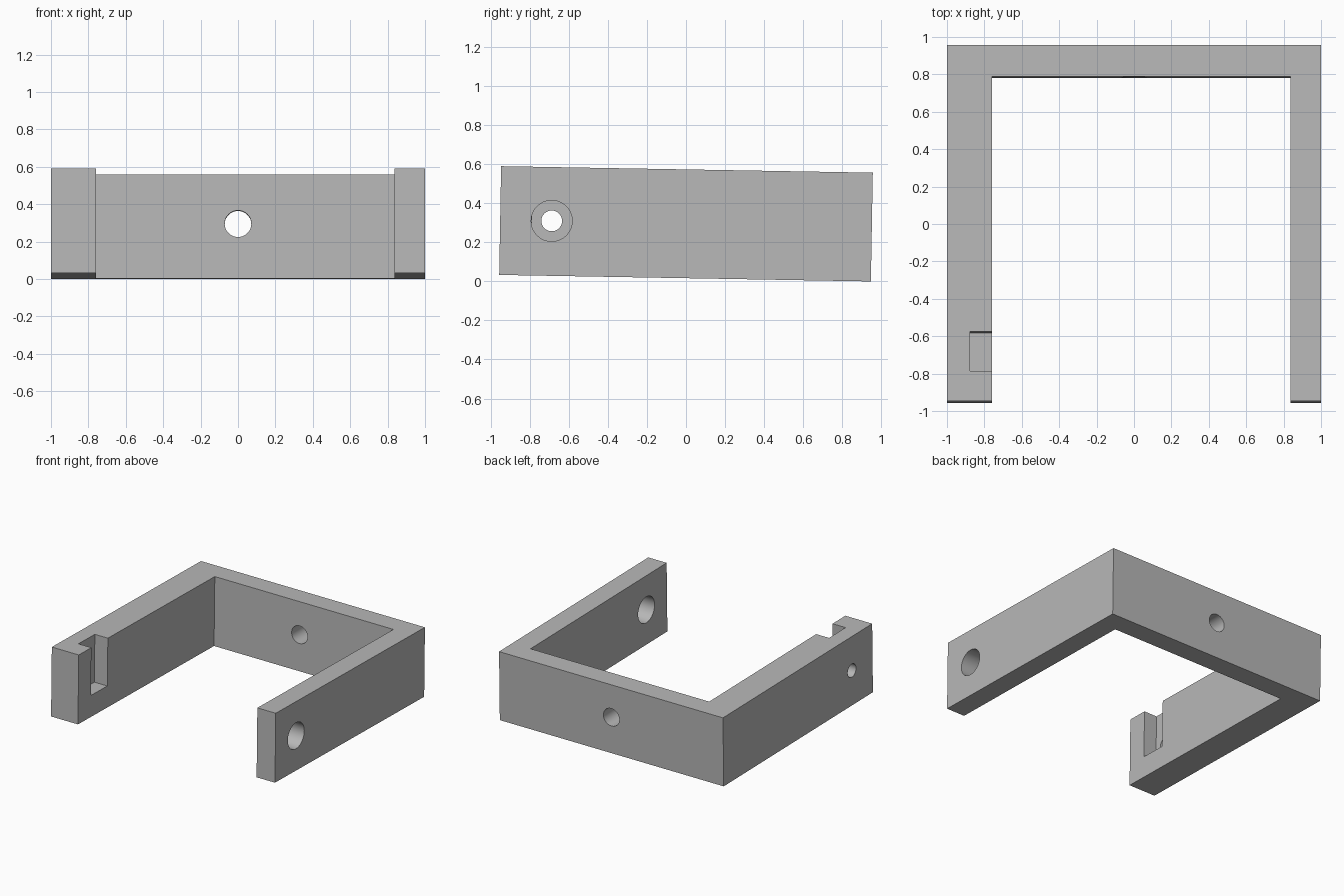
import bpy
import bmesh
from math import radians, pi
from mathutils import Vector

default_cube = bpy.data.objects.get("Cube")
if default_cube:
    bpy.data.objects.remove(default_cube, do_unlink=True)

grey = bpy.data.materials.new("grey")
grey.use_nodes = True
colour = (0.48, 0.48, 0.48, 1)
grey.diffuse_color = colour
grey.node_tree.nodes["Principled BSDF"].inputs["Base Color"].default_value = colour

HALF_DEPTH, HALF_HEIGHT = 0.952, 0.2785
HOLE_Y = -0.688


def make_object(name, bm):
    bmesh.ops.recalc_face_normals(bm, faces=bm.faces)
    mesh = bpy.data.meshes.new(name)
    bm.to_mesh(mesh)
    bm.free()
    mesh.materials.append(grey)
    obj = bpy.data.objects.new(name, mesh)
    bpy.context.collection.objects.link(obj)
    return obj


def cut(target, cutter):
    """Subtract the cutter from the target, then remove it."""
    cutter.hide_render = True
    mod = target.modifiers.new("cut", 'BOOLEAN')
    mod.operation = 'DIFFERENCE'
    mod.solver = 'EXACT'
    mod.object = cutter
    bpy.context.view_layer.objects.active = target
    bpy.ops.object.modifier_apply(modifier=mod.name)
    bpy.data.objects.remove(cutter, do_unlink=True)


def drill(target, centre, radius, length, axis):
    bm = bmesh.new()
    bmesh.ops.create_cone(bm, cap_ends=True, segments=64, radius1=radius,
                          radius2=radius, depth=length)
    obj = make_object("hole_cutter", bm)
    obj.location = centre
    obj.rotation_euler = (0, pi / 2, 0) if axis == 'X' else (pi / 2, 0, 0)
    bpy.context.view_layer.update()
    cut(target, obj)


def cut_box(target, low, high):
    bm = bmesh.new()
    bmesh.ops.create_cube(bm, size=1)
    low, high = Vector(low), Vector(high)
    bmesh.ops.scale(bm, vec=high - low, verts=bm.verts)
    bmesh.ops.translate(bm, vec=(low + high) / 2, verts=bm.verts)
    cut(target, make_object("slot_cutter", bm))


# U-shaped body: thick right arm, thin left arm, back wall
d = HALF_DEPTH
outline = [(-1, -d), (-0.76, -d), (-0.76, 0.785), (0.836, 0.785),
           (0.836, -d), (1, -d), (1, d), (-1, d)]
bm = bmesh.new()
base = bm.faces.new([bm.verts.new((x, y, -HALF_HEIGHT)) for x, y in outline])
walls = bmesh.ops.extrude_face_region(bm, geom=[base])
top = [v for v in walls["geom"] if isinstance(v, bmesh.types.BMVert)]
bmesh.ops.translate(bm, vec=(0, 0, 2 * HALF_HEIGHT), verts=top)
bracket = make_object("u_bracket", bm)

# Nut slot in the right arm, open at the top and on the inner side
cut_box(bracket, (-0.876, HOLE_Y - 0.102, -0.105), (-0.7, HOLE_Y + 0.108, 0.4))

# Bolt holes through the arms and the back wall
drill(bracket, (0.92, HOLE_Y, 0.003), 0.105, 0.4, 'X')
drill(bracket, (-0.9, HOLE_Y, 0.003), 0.053, 0.5, 'X')
drill(bracket, (0, 0.87, 0.014), 0.071, 0.5, 'Y')

# Slight tilt, with the back edge resting on the floor
bracket.rotation_euler.x = radians(-1)
bracket.location.z = 0.295

bpy.ops.object.select_all(action='DESELECT')
bracket.select_set(True)
bpy.context.view_layer.objects.active = bracket
bpy.ops.object.shade_smooth_by_angle(angle=radians(30))
